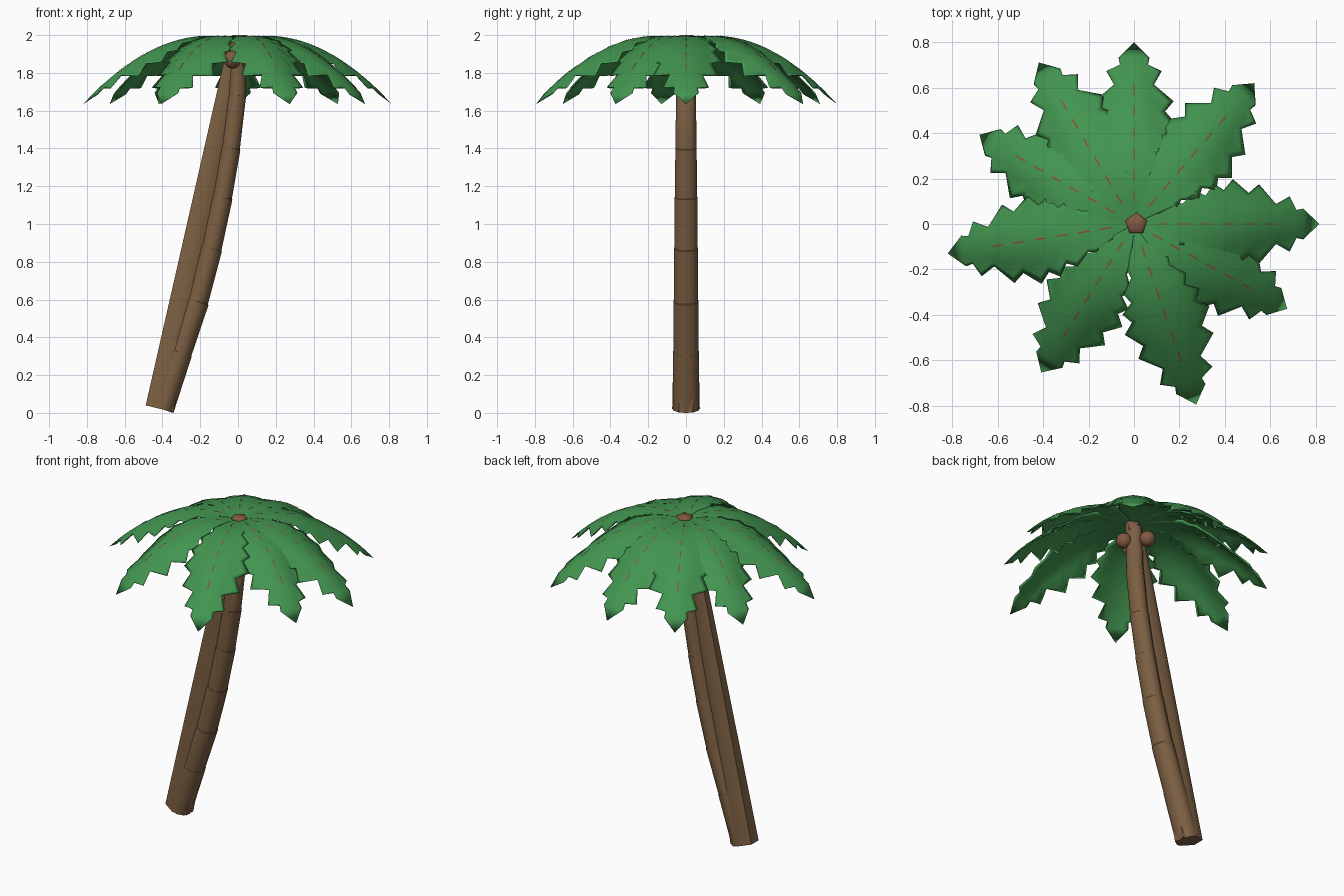
import bpy, bmesh, math
from mathutils import Vector, Matrix

if "Cube" in bpy.data.objects:
    bpy.data.objects.remove(bpy.data.objects["Cube"])


def material(name, rgb):
    m = bpy.data.materials.new(name)
    m.diffuse_color = (*rgb, 1)
    m.use_nodes = True
    m.node_tree.nodes["Principled BSDF"].inputs["Base Color"].default_value = m.diffuse_color
    return m


GREEN = material("leaf green", (0.055, 0.30, 0.08))
BROWN = material("bark brown", (0.20, 0.115, 0.055))
NUT = material("nut brown", (0.22, 0.10, 0.055))
RED = material("rib red", (0.30, 0.06, 0.03))


def finish(name, bm, mat, angle=None):
    me = bpy.data.meshes.new(name)
    bm.to_mesh(me)
    bm.free()
    me.materials.append(mat)
    ob = bpy.data.objects.new(name, me)
    bpy.context.collection.objects.link(ob)
    if angle:
        bpy.ops.object.select_all(action='DESELECT')
        ob.select_set(True)
        bpy.context.view_layer.objects.active = ob
        bpy.ops.object.shade_smooth_by_angle(angle=math.radians(angle))
    return ob


def loft(bm, rings):
    """Skin a list of closed rings and cap both ends."""
    vs = [[bm.verts.new(p) for p in ring] for ring in rings]
    n = len(vs[0])
    for a, b in zip(vs, vs[1:]):
        for i in range(n):
            j = (i + 1) % n
            bm.faces.new((a[i], a[j], b[j], b[i]))
    bm.faces.new(vs[0][::-1])
    bm.faces.new(vs[-1])


def ring(x, z, rx, ry, slope, sides, phase=0.0):
    """Ring in a plane square to a trunk leaning by slope in x."""
    pts = []
    for i in range(sides):
        a = phase + 2 * math.pi * i / sides
        dx = rx * math.cos(a)
        pts.append((x + dx, ry * math.sin(a), z - dx * slope))
    return pts


# Curved trunk of stacked, slightly flared segments
path = [(-0.405, 0.02), (-0.308, 0.32), (-0.217, 0.59), (-0.143, 0.87),
        (-0.085, 1.14), (-0.040, 1.40), (-0.007, 1.68), (0.002, 1.96)]
bm = bmesh.new()
rings = []
for i in range(len(path) - 1):
    (x0, z0), (x1, z1) = path[i], path[i + 1]
    s = (x1 - x0) / (z1 - z0)
    r0, r1 = 0.075 - 0.0032 * i, 0.0735 - 0.0032 * i
    rings.append(ring(x0, z0, r0 * 0.84, r0 * 0.98, s, 10))
    rings.append(ring(x1, z1, r1 * 0.86, r1 * 0.98, s, 10))
loft(bm, rings)
finish("curved_trunk", bm, BROWN, 40)

# Straight stem behind the curve
bm = bmesh.new()
loft(bm, [ring(-0.415, 0.022, 0.085, 0.073, 0.24, 6, math.pi / 6),
          ring(-0.018, 1.93, 0.045, 0.034, 0.24, 6, math.pi / 6)])
finish("straight_stem", bm, BROWN, 65)

# Five-sided crown cap
bm = bmesh.new()
loft(bm, [ring(0.01, 1.93, 0.04, 0.04, 0, 5, math.pi / 2),
          ring(0.01, 1.99, 0.05, 0.05, 0, 5, math.pi / 2),
          ring(0.01, 2.0, 0.04, 0.04, 0, 5, math.pi / 2)])
finish("crown_cap", bm, NUT, 60)

# Coconuts around the trunk, under the crown
for i, (x, y) in enumerate([(-0.03, -0.07), (0.055, -0.025), (-0.035, 0.08)]):
    bm = bmesh.new()
    bmesh.ops.create_uvsphere(bm, u_segments=14, v_segments=8, radius=0.047,
                              matrix=Matrix.Translation((x, y, 1.87)))
    finish(f"coconut_{i + 1}", bm, NUT, 60)

# Half outline of a leaf: distance along the rib, half width
OUTLINE = [(0.02, 0.012), (0.10, 0.050), (0.18, 0.095), (0.215, 0.09),
           (0.27, 0.145), (0.315, 0.125), (0.35, 0.178), (0.395, 0.15),
           (0.435, 0.197), (0.505, 0.137), (0.55, 0.175), (0.625, 0.088),
           (0.685, 0.122), (0.715, 0.062), (0.745, 0.068), (0.815, 0.0)]
# Cross-section: share of half width, share of edge drop, share of thickness
SECTION = [(-1, 1, 0), (-0.82, 0.85, 1), (-0.5, 0.25, 1), (0, 0, 1),
           (0.5, 0.25, 1), (0.82, 0.85, 1), (1, 1, 0)]
THICKNESS = 0.010


def rib_height(r):
    return 1.997 - 0.82 * max(r - 0.15, 0) ** 2 - 0.8 * max(0.15 - r, 0) ** 2


def leaf(index, angle, length):
    turn = Matrix.Rotation(math.radians(angle), 4, 'Z')
    k = length / 0.815
    bm = bmesh.new()
    # Upper and lower skins, welded along the rim
    for depth in (0, THICKNESS):
        rows = []
        for r, w in OUTLINE:
            drop = 2.7 * w * w * min(1, r / 0.55) ** 1.5
            rows.append([bm.verts.new(turn @ Vector(
                (r * k, f * w, rib_height(r) - d * drop
                 - depth * t * min(1, w / 0.06)))) for f, d, t in SECTION])
        for a, b in zip(rows, rows[1:]):
            for i in range(len(SECTION) - 1):
                quad = (a[i], b[i], b[i + 1], a[i + 1])
                bm.faces.new(quad[::-1] if depth else quad)
    bmesh.ops.remove_doubles(bm, verts=bm.verts, dist=0.0003)
    finish(f"leaf_{index}", bm, GREEN, 180)

    # Dashed red midrib
    bm = bmesh.new()
    for i in range(6):
        r0 = 0.10 + 0.095 * i
        corners = [(r0, -0.003), (r0 + 0.05, -0.003),
                   (r0 + 0.05, 0.003), (r0, 0.003)]
        bm.faces.new([bm.verts.new(turn @ Vector(
            (r * k, y, rib_height(r) + 0.003))) for r, y in corners])
    finish(f"midrib_{index}", bm, RED)


LEAVES = [(90, 0.80), (49.5, 0.815), (0, 0.815), (-29, 0.77), (-71, 0.84),
          (-122, 0.77), (-171, 0.83), (150, 0.785), (120.5, 0.825)]
for n, (angle, length) in enumerate(LEAVES, 1):
    leaf(n, angle, length)
